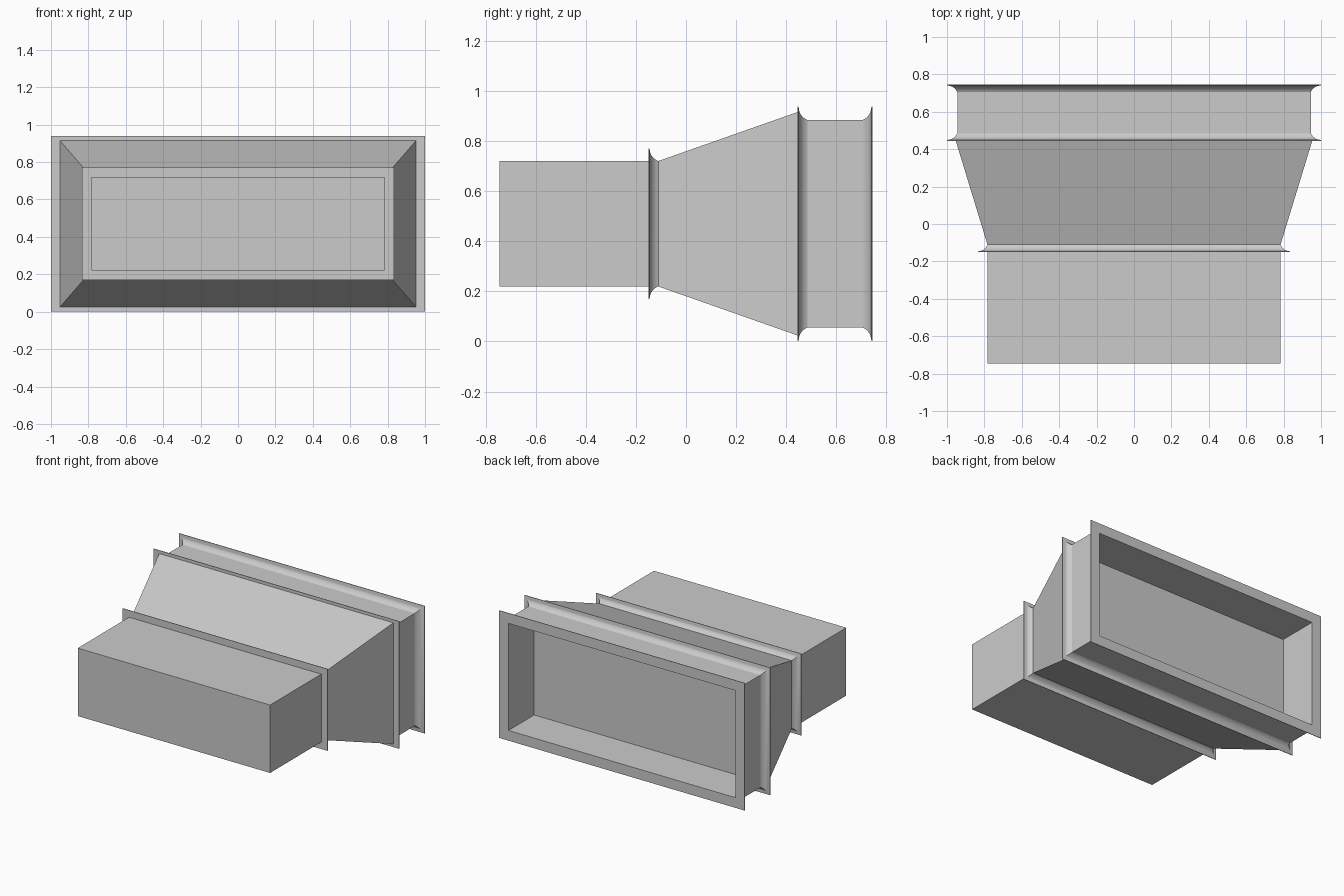
import bpy, bmesh, math

if "Cube" in bpy.data.objects:
    bpy.data.objects.remove(bpy.data.objects["Cube"])

ZC = 0.47  # height of the duct axis


def loft(name, sections, cap=False, closed=False, smooth=False):
    """Join rectangular sections (y, half width, half height) along the y axis."""
    bm = bmesh.new()
    loops = [[bm.verts.new((sx * hx, y, ZC + sz * hz))
              for sx, sz in ((-1, -1), (1, -1), (1, 1), (-1, 1))]
             for y, hx, hz in sections]
    pairs = list(zip(loops, loops[1:]))
    if closed:
        pairs.append((loops[-1], loops[0]))
    for a, b in pairs:
        for i in range(4):
            j = (i + 1) % 4
            bm.faces.new((a[i], a[j], b[j], b[i]))
    if cap:
        bm.faces.new(loops[0])
        bm.faces.new(loops[-1])
    bmesh.ops.recalc_face_normals(bm, faces=bm.faces)
    mesh = bpy.data.meshes.new(name)
    bm.to_mesh(mesh)
    bm.free()
    obj = bpy.data.objects.new(name, mesh)
    bpy.context.collection.objects.link(obj)
    if smooth:
        bpy.ops.object.select_all(action='DESELECT')
        obj.select_set(True)
        bpy.context.view_layer.objects.active = obj
        bpy.ops.object.shade_smooth_by_angle(angle=math.radians(35))
    return obj


def flange(name, y, direction, hx, hz, height, depth=0.04):
    """Flat rim at y, with a concave fillet running down to the duct wall."""
    steps = 6
    profile = [(0, 0), (0, 1), (0.1, 1)]
    for k in range(1, steps + 1):
        a = math.radians(12 + 55 * k / steps)
        profile.append((0.1 + 0.9 * (1 - math.cos(a)) / (1 - math.cos(math.radians(67))),
                        1 - math.sin(a) / math.sin(math.radians(67))))
    return loft(name, [(y + direction * depth * d, hx + height * h, hz + height * h)
                       for d, h in profile], closed=True, smooth=True)


# Straight inlet box, closed at the front
loft("inlet_duct", [(-0.745, 0.783, 0.25), (-0.11, 0.783, 0.25)], cap=True)

# Tapered transition, its closed end forms the back of the recess
loft("tapered_transition", [(-0.112, 0.783, 0.25), (0.445, 0.953, 0.446)], cap=True)

# Hollow outlet collar
loft("outlet_collar", [(0.446, 0.945, 0.414), (0.745, 0.945, 0.414),
                       (0.745, 0.924, 0.394), (0.446, 0.924, 0.394)], closed=True)

# Flanges around the joints and the outlet
flange("inlet_flange", -0.15, 1, 0.783, 0.25, 0.051)
flange("middle_flange", 0.445, 1, 0.945, 0.414, 0.055)
flange("outlet_flange", 0.745, -1, 0.945, 0.414, 0.055)
